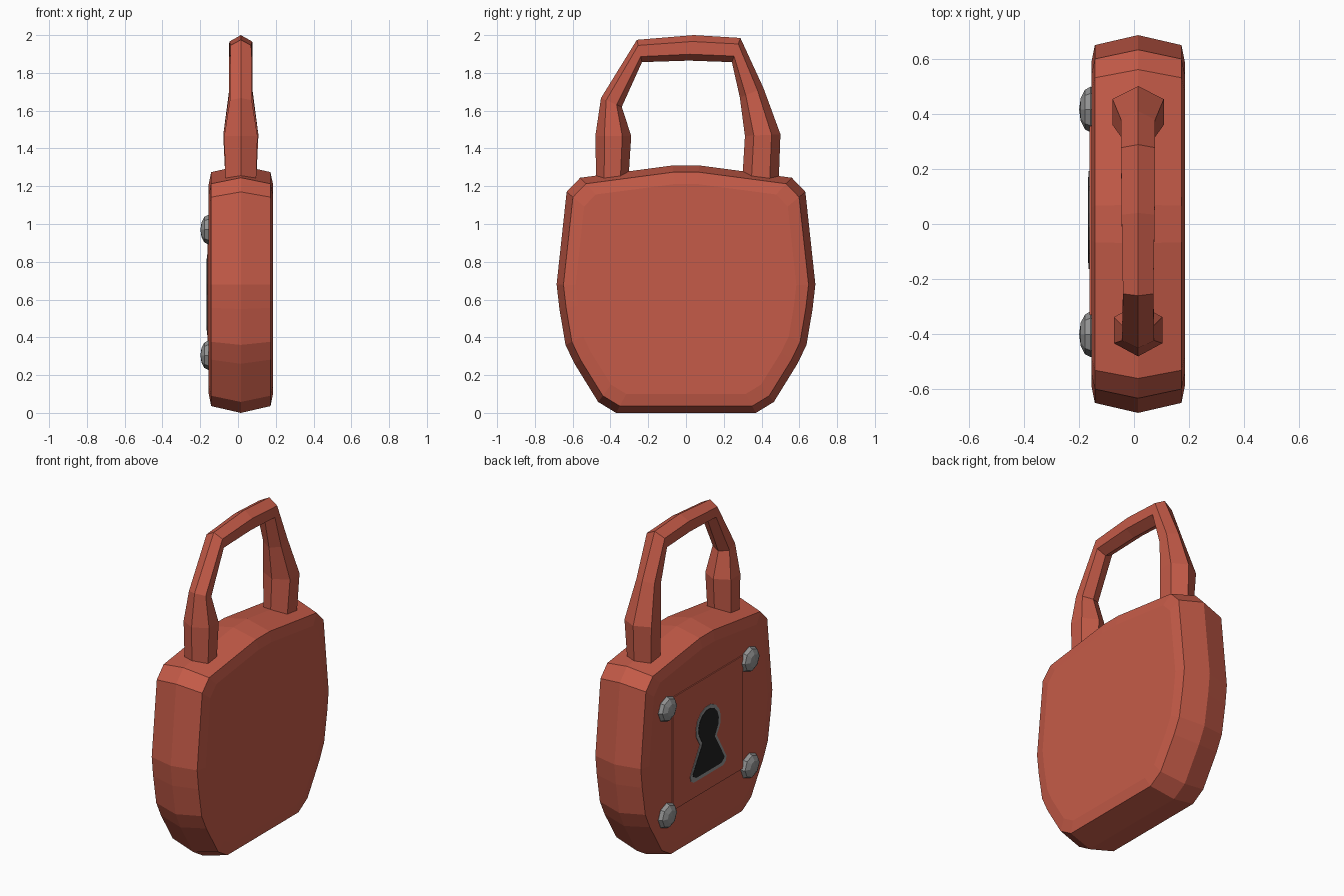
import bpy, bmesh, math

if "Cube" in bpy.data.objects:
    bpy.data.objects.remove(bpy.data.objects["Cube"])

CX = 0.015  # middle of the lock's thickness


def material(name, rgb):
    m = bpy.data.materials.new(name)
    m.diffuse_color = (*rgb, 1)
    m.use_nodes = True
    m.node_tree.nodes["Principled BSDF"].inputs["Base Color"].default_value = m.diffuse_color
    return m


RED = material("brick red", (0.56, 0.105, 0.065))
GREY = material("steel grey", (0.30, 0.30, 0.30))
BLACK = material("keyhole black", (0.015, 0.015, 0.015))


def make(name, bm, mat):
    bmesh.ops.recalc_face_normals(bm, faces=bm.faces)
    me = bpy.data.meshes.new(name)
    bm.to_mesh(me)
    bm.free()
    me.materials.append(mat)
    ob = bpy.data.objects.new(name, me)
    bpy.context.collection.objects.link(ob)
    return ob


def loft(name, rings, mat):
    """Skin equal-length rings of points and cap both ends."""
    bm = bmesh.new()
    rows = [[bm.verts.new(p) for p in r] for r in rings]
    n = len(rows[0])
    for a, b in zip(rows, rows[1:]):
        for i in range(n):
            j = (i + 1) % n
            bm.faces.new((a[i], a[j], b[j], b[i]))
    bm.faces.new(rows[0])
    bm.faces.new(rows[-1])
    return make(name, bm, mat)


def mirrored(half, c=0.0):
    return [(c + y, z) for y, z in half] + [(c - y, z) for y, z in reversed(half)]


def plate(name, pts, x0, x1, mat):
    return loft(name, [[(x, y, z) for y, z in pts] for x in (x0, x1)], mat)


# Body: rounded outline with a peaked rim and bevelled faces
outline = mirrored([(0.07, 1.31), (0.56, 1.245), (0.632, 1.17), (0.685, 0.68),
                    (0.67, 0.55), (0.638, 0.36), (0.59, 0.26), (0.465, 0.058),
                    (0.37, 0.0)])
rings = []
for x, d in ((-0.17, 0.1), (-0.157, 0.036), (0, 0), (0.157, 0.036), (0.17, 0.1)):
    rings.append([(CX + x, y * (1 - d / 0.68), 0.66 + (z - 0.66) * (1 - d / 0.66))
                  for y, z in outline])
loft("lock_body", rings, RED)

# Shackle: hexagonal bar, each section = outer point, inner point, half width
sections = [
    ((-0.475, 1.20), (-0.307, 1.20), 0.08), ((-0.48, 1.466), (-0.29, 1.466), 0.088),
    ((-0.45, 1.667), (-0.34, 1.62), 0.058), ((-0.26, 1.975), (-0.233, 1.857), 0.055),
    ((0.04, 2.0), (0.015, 1.865), 0.06), ((0.288, 1.985), (0.243, 1.857), 0.062),
    ((0.41, 1.72), (0.285, 1.67), 0.062), ((0.5, 1.475), (0.312, 1.466), 0.093),
    ((0.49, 1.20), (0.296, 1.20), 0.08)]
rings = []
for (oy, oz), (iy, iz), w in sections:
    ring = []
    for t, s in ((0, 0), (0.25, 1), (0.75, 1), (1, 0), (0.75, -1), (0.25, -1)):
        ring.append((CX + s * w, oy + (iy - oy) * t, oz + (iz - oz) * t))
    rings.append(ring)
loft("shackle", rings, RED)

# Lock plate on the -x face
plate("lock_plate", [(-0.33, 0.315), (0.36, 0.315), (0.36, 1.02), (-0.33, 1.02)],
      -0.150, -0.162, RED)


# Keyhole: grey rim with a black hole on it
def keyhole(inset):
    r = 0.122 - inset
    half = [(r * math.sin(math.radians(a)), 0.72 + r * math.cos(math.radians(a)))
            for a in (12, 36, 60, 84, 108, 130)]
    half += [(0.082 - inset, 0.625), (0.178 - inset, 0.46 + inset * 0.3),
             (0.172 - inset, 0.43 + inset), (0.145 - inset, 0.413 + inset)]
    return mirrored(half, 0.014)


plate("keyhole_rim", keyhole(0), -0.155, -0.165, GREY)
plate("keyhole_hole", keyhole(0.022), -0.158, -0.167, BLACK)

# Corner studs
for i, (y, z) in enumerate([(0.415, 0.97), (-0.4, 0.97), (0.415, 0.305), (-0.4, 0.305)]):
    bm = bmesh.new()
    bmesh.ops.create_uvsphere(bm, u_segments=8, v_segments=6, radius=1)
    for v in bm.verts:
        a, b, c = v.co
        v.co = (-0.157 - 0.042 * c, y + 0.083 * a, z + 0.078 * b)
    make("stud_%d" % (i + 1), bm, GREY)
